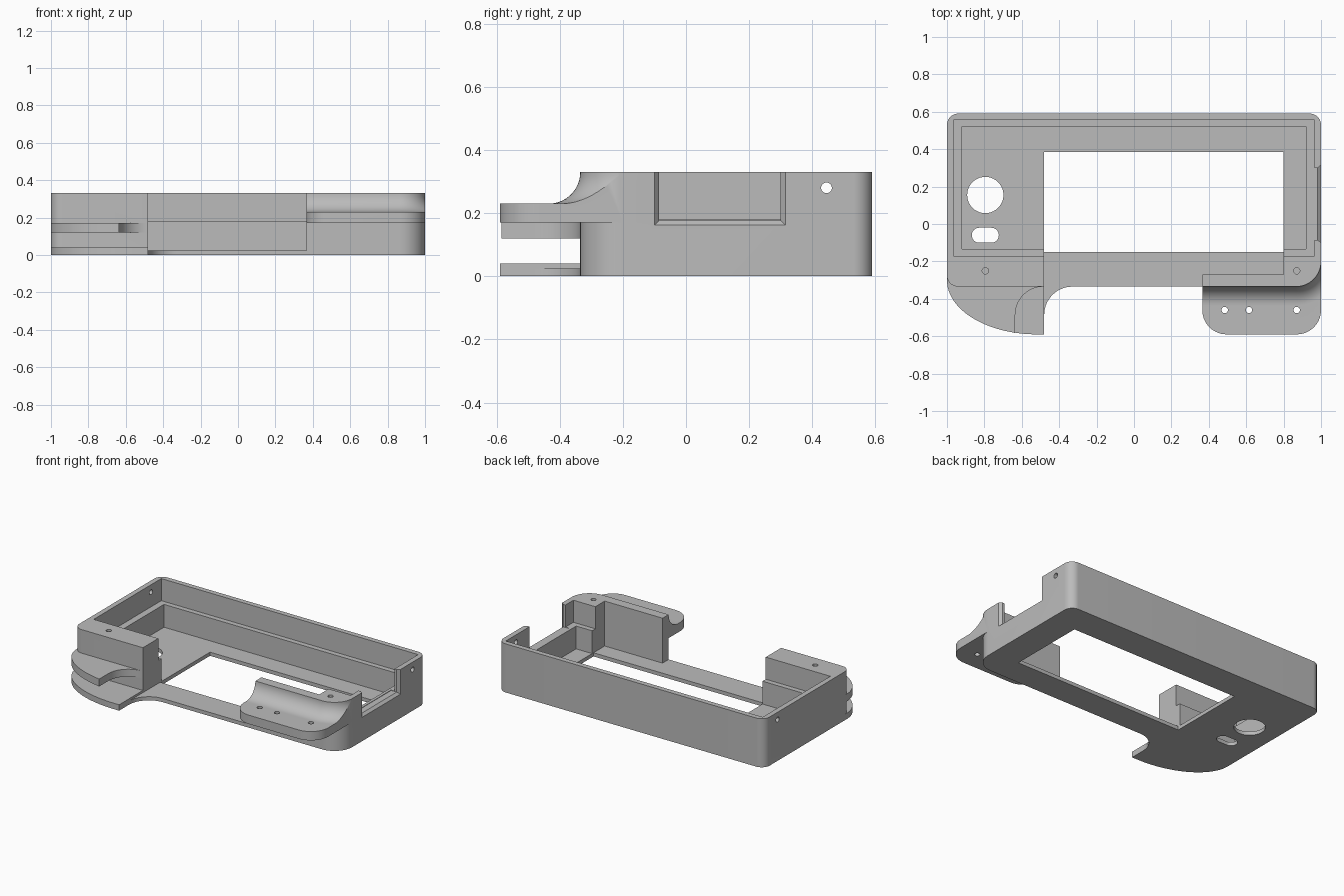
import bpy, bmesh
from math import sin, cos, pi, radians

if "Cube" in bpy.data.objects:
    bpy.data.objects.remove(bpy.data.objects["Cube"], do_unlink=True)

grey = bpy.data.materials.new("plain_grey")
grey.use_nodes = True
colour = (0.5, 0.5, 0.5, 1)
grey.diffuse_color = colour
grey.node_tree.nodes["Principled BSDF"].inputs["Base Color"].default_value = colour

TOP, FLOOR, LEDGE, FRONT, BACK = 0.33, 0.025, 0.18, -0.335, 0.59
HIGH = TOP + 0.1


def loft(name, rings):
    """Closed solid through matching rings of points."""
    bm = bmesh.new()
    rows = [[bm.verts.new(p) for p in ring] for ring in rings]
    n = len(rows[0])
    for a, b in zip(rows, rows[1:]):
        for i in range(n):
            j = (i + 1) % n
            bm.faces.new((a[i], a[j], b[j], b[i]))
    bm.faces.new(rows[0])
    bm.faces.new(rows[-1])
    bmesh.ops.recalc_face_normals(bm, faces=bm.faces)
    mesh = bpy.data.meshes.new(name)
    bm.to_mesh(mesh)
    bm.free()
    ob = bpy.data.objects.new(name, mesh)
    bpy.context.collection.objects.link(ob)
    mesh.materials.append(grey)
    return ob


def prism(name, outline, z0, z1):
    return loft(name, [[(x, y, z) for x, y in outline] for z in (z0, z1)])


def box(name, x0, x1, y0, y1, z0, z1):
    return prism(name, [(x0, y0), (x1, y0), (x1, y1), (x0, y1)], z0, z1)


def arc(cx, cy, rx, ry, start, end, n=14):
    angles = [radians(start + (end - start) * i / n) for i in range(n + 1)]
    return [(cx + rx * cos(a), cy + ry * sin(a)) for a in angles]


def rounded(x0, x1, y0, y1, radii):
    """Rectangle with corner radii: front -x, front +x, back +x, back -x."""
    corners = [(x0, y0, 1, 1), (x1, y0, -1, 1), (x1, y1, -1, -1), (x0, y1, 1, -1)]
    pts = []
    for i, ((x, y, sx, sy), r) in enumerate(zip(corners, radii)):
        if r:
            pts += arc(x + sx * r, y + sy * r, r, r, 180 + 90 * i, 270 + 90 * i)
        else:
            pts.append((x, y))
    return pts


def drill(name, x, y, r, z0=-0.1, z1=HIGH):
    return prism(name, arc(x, y, r, r, 0, 360, 40)[:-1], z0, z1)


def combine(target, tool, operation):
    mod = target.modifiers.new("combine", 'BOOLEAN')
    mod.operation, mod.solver, mod.object = operation, 'EXACT', tool
    deps = bpy.context.evaluated_depsgraph_get()
    mesh = bpy.data.meshes.new_from_object(target.evaluated_get(deps))
    target.modifiers.clear()
    target.data = mesh
    bpy.data.objects.remove(tool, do_unlink=True)


# Main block with rounded corners
case = prism("case_shell", rounded(-1, 1, FRONT, BACK, (0.06, 0.135, 0.06, 0.06)), 0, TOP)

# Mounting lug, with a cove swept around the case corner
lug = prism("mounting_lug", rounded(0.365, 1, -0.59, -0.15, (0.13, 0.13, 0, 0)), 0.17, TOP)
cove = arc(0.1, TOP, 0.1, 0.1, 180, 270) + [(0.4, 0.23), (0.4, HIGH), (0, HIGH)]
path = [(0.3, FRONT, -pi / 2)]
path += [(0.865 + 0.135 * cos(a), -0.2 + 0.135 * sin(a), a)
         for a in [radians(-90 + 90 * i / 14) for i in range(15)]]
path.append((1, -0.05, 0))
combine(lug, loft("cove_cutter", [[(x + d * cos(a), y + d * sin(a), z) for d, z in cove]
                                  for x, y, a in path]), 'DIFFERENCE')
combine(case, lug, 'UNION')

# Two curved flanges on the other front corner, and the thin floor web beside them
nose = arc(-0.52, -0.3, 0.48, 0.29, 180, 270, 24)
lower = nose + [(-0.48, -0.59), (-0.48, -0.25), (-1, -0.25)]
upper = [p for p in nose if p[0] < -0.64] + [(-0.635, -0.584)]
upper += arc(-0.485, -0.485, 0.15, 0.15, 180, 90) + [(-0.48, FRONT), (-0.48, -0.25), (-1, -0.25)]
web = arc(-0.33, -0.485, 0.15, 0.15, 180, 90) + [(-0.33, -0.3), (-0.5, -0.3), (-0.5, -0.485)]
combine(case, prism("lower_flange", lower, 0, 0.04), 'UNION')
combine(case, prism("upper_flange", upper, 0.12, 0.17), 'UNION')
combine(case, prism("floor_web", web, 0, FLOOR), 'UNION')

# Pockets, open front and display window
cutters = [
    box("lower_pocket", -0.92, 0.92, -0.135, 0.52, FLOOR, HIGH),
    box("upper_pocket", -0.965, 0.965, -0.17, 0.555, LEDGE, HIGH),
    box("front_opening", -0.48, 0.365, -0.7, -0.1, FLOOR, HIGH),
    box("wall_relief", 0.3, 0.8, -0.27, -0.1, FLOOR, HIGH),
    box("display_window", -0.48, 0.8, -0.15, 0.385, -0.1, 0.1),
]

# Round opening and slot in the floor
cutters.append(drill("round_opening", -0.795, 0.155, 0.097, -0.1, 0.1))
cutters.append(prism("slot_opening", rounded(-0.867, -0.723, -0.1, -0.02, (0.0395,) * 4), -0.1, 0.1))

# Side notch with a flared outer edge
def notch_ring(x, grow):
    y0, y1, z = -0.085 - grow, 0.3 + grow, 0.177 - grow
    return [(x, y0, z), (x, y1, z), (x, y1, HIGH), (x, y0, HIGH)]


cutters.append(loft("side_notch", [notch_ring(0.94, 0), notch_ring(0.982, 0),
                                   notch_ring(1, 0.015), notch_ring(1.05, 0.015)]))

# Screw holes
for x in (0.485, 0.615, 0.87):
    cutters.append(drill("lug_hole", x, -0.46, 0.017))
for x in (-0.795, 0.87):
    cutters.append(drill("post_hole", x, -0.25, 0.017, 0.15))
circle = arc(0.445, 0.28, 0.017, 0.017, 0, 360, 32)[:-1]
cutters.append(loft("side_holes", [[(x, y, z) for y, z in circle] for x in (-1.1, 1.1)]))

for cutter in cutters:
    combine(case, cutter, 'DIFFERENCE')

bpy.ops.object.select_all(action='DESELECT')
case.select_set(True)
bpy.context.view_layer.objects.active = case
bpy.ops.object.shade_smooth_by_angle(angle=radians(30))
